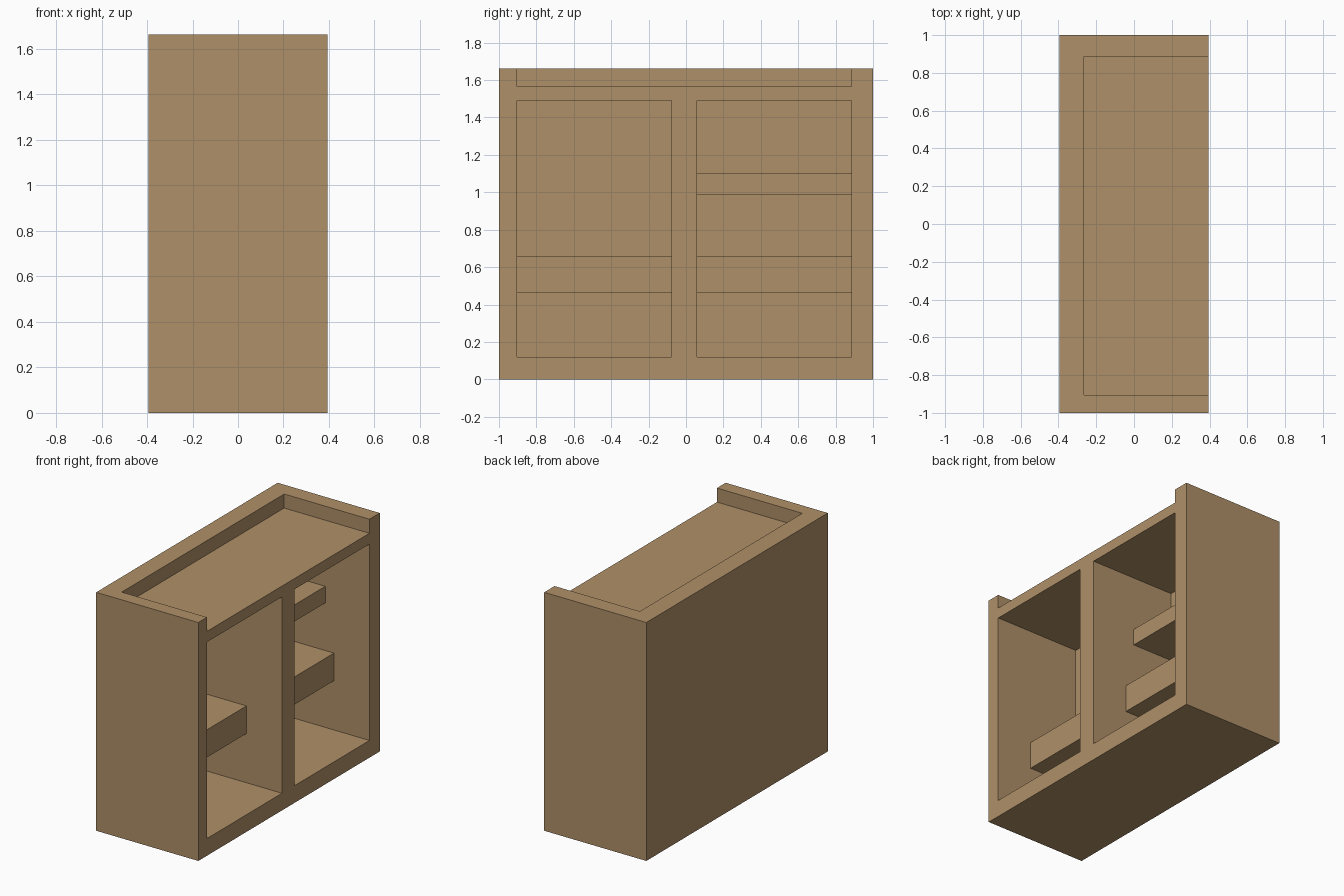
import bpy
import bmesh
from mathutils import Matrix, Vector

if "Cube" in bpy.data.objects:
    bpy.data.objects.remove(bpy.data.objects["Cube"])

wood = bpy.data.materials.new("light_brown_wood")
wood.diffuse_color = (0.43, 0.277, 0.14, 1)
wood.use_nodes = True
wood.node_tree.nodes["Principled BSDF"].inputs["Base Color"].default_value = wood.diffuse_color

DEPTH, HEIGHT = 0.394, 1.663       # half depth in x, full height
BACK = -0.264                      # inner face of the back panel
LEFT_BAY = (-0.904, -0.078)
RIGHT_BAY = (0.06, 0.886)


def box(name, xs, ys, zs):
    """Axis-aligned box given by its (min, max) on each axis."""
    lo, hi = (Vector(c) for c in zip(xs, ys, zs))
    bm = bmesh.new()
    size = hi - lo
    bmesh.ops.create_cube(bm, size=1, matrix=Matrix.Translation((lo + hi) / 2)
                          @ Matrix.Diagonal((*size, 1)))
    mesh = bpy.data.meshes.new(name)
    bm.to_mesh(mesh)
    bm.free()
    mesh.materials.append(wood)
    obj = bpy.data.objects.new(name, mesh)
    bpy.context.collection.objects.link(obj)
    return obj


def cut(target, xs, ys, zs):
    """Carve a box-shaped recess out of the target."""
    cutter = box("cutter", xs, ys, zs)
    cutter.hide_render = True
    mod = target.modifiers.new("recess", 'BOOLEAN')
    mod.operation, mod.solver, mod.object = 'DIFFERENCE', 'EXACT', cutter
    bpy.context.view_layer.objects.active = target
    bpy.ops.object.modifier_apply(modifier=mod.name)
    bpy.data.objects.remove(cutter)


# Cabinet body: two open bays facing +x and a shallow tray in the top
body = box("cabinet_body", (-DEPTH, DEPTH), (-1, 1), (0, HEIGHT))
for bay in (LEFT_BAY, RIGHT_BAY):
    cut(body, (BACK, DEPTH + 0.2), bay, (0.12, 1.49))
cut(body, (BACK, DEPTH + 0.2), (LEFT_BAY[0], RIGHT_BAY[1]), (1.565, HEIGHT + 0.2))

# Shelves, set back from the open front
box("left_shelf", (BACK, 0.12), LEFT_BAY, (0.463, 0.656))
box("right_lower_shelf", (BACK, 0.12), RIGHT_BAY, (0.463, 0.656))
box("right_upper_shelf", (BACK, 0.053), RIGHT_BAY, (0.988, 1.104))
